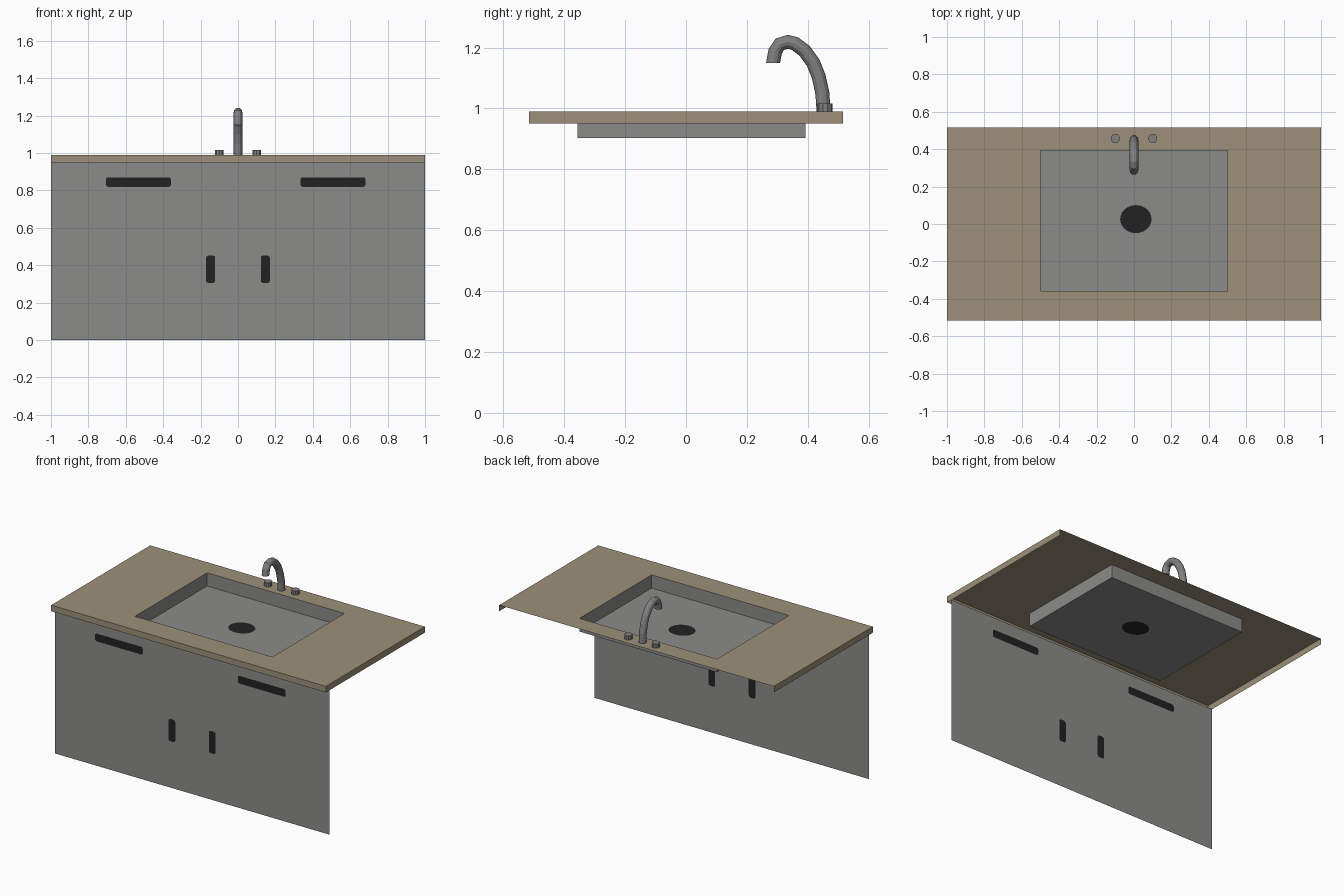
import bpy, bmesh, math
from mathutils import Vector

if "Cube" in bpy.data.objects:
    bpy.data.objects.remove(bpy.data.objects["Cube"])


def material(name, rgb):
    m = bpy.data.materials.new(name)
    m.diffuse_color = (*rgb, 1)
    m.use_nodes = True
    m.node_tree.nodes["Principled BSDF"].inputs["Base Color"].default_value = m.diffuse_color
    return m


TAN = material("tan countertop", (0.34, 0.28, 0.19))
GREY = material("cabinet grey", (0.26, 0.26, 0.255))
METAL = material("faucet metal", (0.22, 0.22, 0.22))
BLACK = material("black", (0.016, 0.016, 0.016))

TOP, LIP, FLOOR = 0.99, 0.95, 0.903      # counter top, apron bottom, basin floor
DEPTH, PANEL_Y = 0.515, -0.478


def finish(bm, name, mats):
    mesh = bpy.data.meshes.new(name)
    bm.to_mesh(mesh)
    bm.free()
    for m in mats:
        mesh.materials.append(m)
    ob = bpy.data.objects.new(name, mesh)
    bpy.context.collection.objects.link(ob)
    return ob


def rect(x0, x1, v0, v1):
    return [(x0, v0), (x1, v0), (x1, v1), (x0, v1)]


def rounded(x0, x1, v0, v1, r=0.014, n=3):
    pts = []
    corners = [(x1 - r, v1 - r), (x0 + r, v1 - r), (x0 + r, v0 + r), (x1 - r, v0 + r)]
    for i, (cx, cv) in enumerate(corners):
        for k in range(n + 1):
            a = math.pi / 2 * (i + k / n)
            pts.append((cx + r * math.cos(a), cv + r * math.sin(a)))
    return pts


def sheet(bm, outer, cuts, place, normal, fill_cuts=True):
    """Flat sheet with inner outlines; the inner outlines become colour 1 or stay open."""
    edges, inner = [], []
    for i, loop in enumerate([outer] + cuts):
        vs = [bm.verts.new(place(*p)) for p in loop]
        edges += [bm.edges.new((vs[k - 1], vs[k])) for k in range(len(vs))]
        if i:
            inner.append(vs)
    bmesh.ops.triangle_fill(bm, edges=edges, use_beauty=True, normal=normal)
    if fill_cuts:
        for vs in inner:
            bm.faces.new(vs).material_index = 1
    bm.normal_update()
    for f in bm.faces:
        if f.normal.dot(Vector(normal)) < 0:
            f.normal_flip()


def wall(bm, p, q, z0, z1):
    bm.faces.new([bm.verts.new(c) for c in
                  ((*p, z0), (*q, z0), (*q, z1), (*p, z1))])


basin = rect(-0.5, 0.5, -0.357, 0.393)

# Countertop: open-backed slab with apron on front and sides
bm = bmesh.new()
outer = rect(-1, 1, -DEPTH, DEPTH)
sheet(bm, outer, [basin], lambda x, y: (x, y, TOP), (0, 0, 1), False)
for a, b in ((3, 0), (0, 1), (1, 2)):
    wall(bm, outer[a], outer[b], LIP, TOP)
bmesh.ops.remove_doubles(bm, verts=bm.verts[:], dist=1e-5)
finish(bm, "countertop", [TAN])

# Basin: thin walls and floor with a black drain
bm = bmesh.new()
drain = [(0.01 + 0.084 * math.cos(math.tau * i / 24),
          0.026 + 0.075 * math.sin(math.tau * i / 24)) for i in range(24)]
sheet(bm, basin, [drain], lambda x, y: (x, y, FLOOR), (0, 0, 1))
for i in range(4):
    wall(bm, basin[i], basin[i - 1], FLOOR, TOP)
bmesh.ops.remove_doubles(bm, verts=bm.verts[:], dist=1e-5)
finish(bm, "basin", [GREY, BLACK])

# Cabinet front: one sheet with drawer and door handles cut in
bm = bmesh.new()
handles = []
for s in (-1, 1):
    for a, b, z0, z1 in ((0.333, 0.682, 0.819, 0.87), (0.122, 0.171, 0.305, 0.452)):
        if s < 0 and a > 0.3:
            a, b = 0.358, 0.707
        handles.append(rounded(min(s * a, s * b), max(s * a, s * b), z0, z1))
sheet(bm, rect(-1, 1, 0, LIP), handles, lambda x, z: (x, PANEL_Y, z), (0, -1, 0))
finish(bm, "cabinet_front", [GREY, BLACK])

# Spout: faceted tube swept along a hooked path in the y-z plane
path = [(0.452, TOP), (0.448, 1.05), (0.436, 1.105), (0.418, 1.15), (0.389, 1.19),
        (0.358, 1.213), (0.335, 1.219), (0.308, 1.211), (0.293, 1.188), (0.286, 1.15)]
bm = bmesh.new()
SIDES, R = 12, 0.023
rings = []
for i, (y, z) in enumerate(path):
    if i in (0, len(path) - 1):
        n = Vector((1, 0)) if i == 0 else Vector((-1, 0))
    else:
        t = Vector(path[i + 1]) - Vector(path[i - 1])
        n = Vector((t.y, -t.x)).normalized()
    rings.append([bm.verts.new((R * math.cos(a), y + R * math.sin(a) * n.x,
                                z + R * math.sin(a) * n.y))
                  for a in (math.tau * k / SIDES for k in range(SIDES))])
for r0, r1 in zip(rings, rings[1:]):
    for k in range(SIDES):
        bm.faces.new((r0[k - 1], r0[k], r1[k], r1[k - 1]))
bm.faces.new(rings[0])
bm.faces.new(rings[-1])
bmesh.ops.recalc_face_normals(bm, faces=bm.faces[:])
finish(bm, "spout", [METAL])

# Tap knobs either side of the spout
for side, x in (("left", -0.1), ("right", 0.1)):
    bm = bmesh.new()
    bmesh.ops.create_cone(bm, cap_ends=True, segments=10, radius1=0.025,
                          radius2=0.025, depth=0.027)
    bmesh.ops.translate(bm, verts=bm.verts[:], vec=(x, 0.457, TOP + 0.0135))
    finish(bm, side + "_tap_knob", [METAL])
